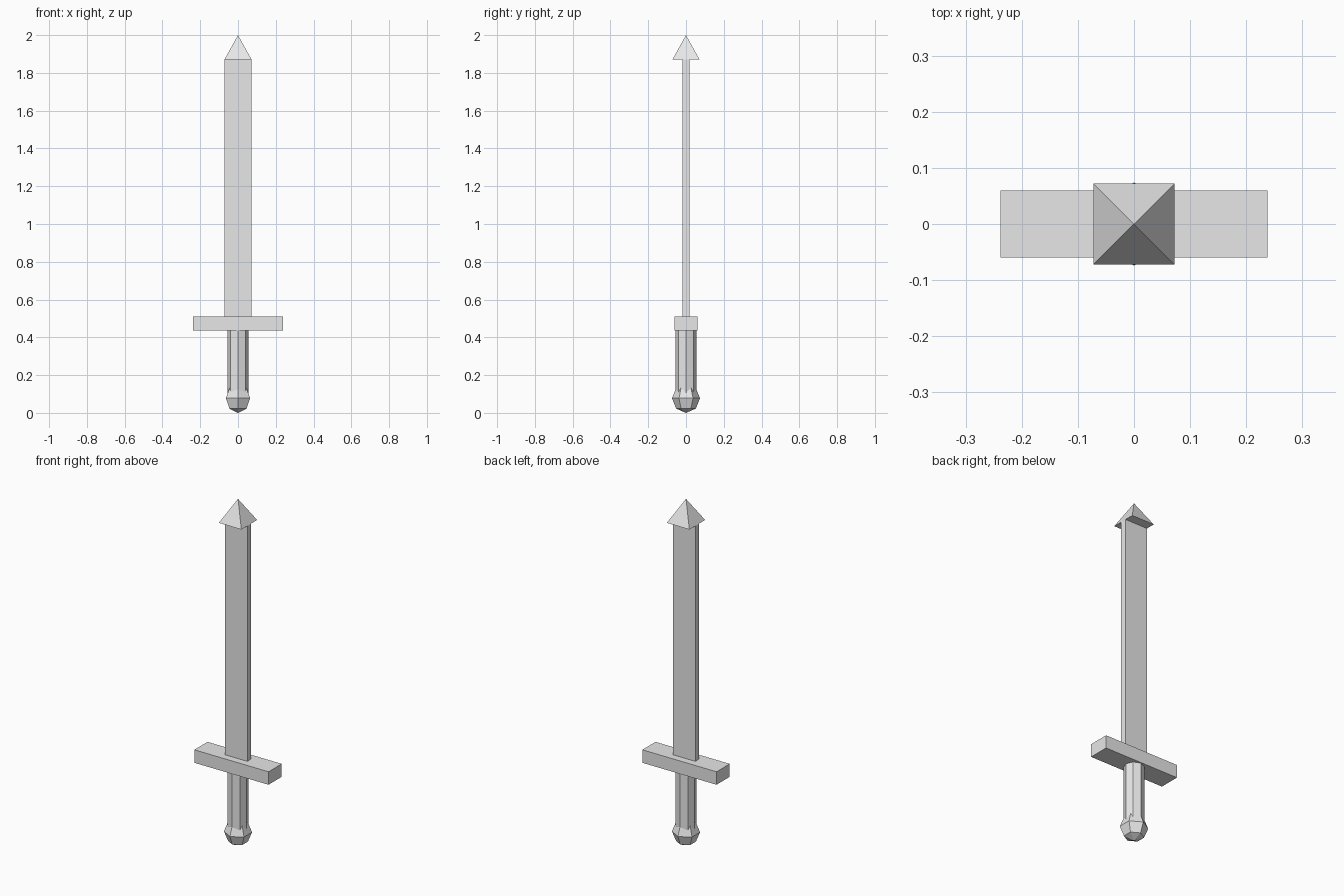
import bpy
import math

cube = bpy.data.objects.get("Cube")
if cube:
    bpy.data.objects.remove(cube, do_unlink=True)

steel = bpy.data.materials.new("plain_grey")
steel.use_nodes = True
GREY = (0.8, 0.8, 0.8, 1)
steel.diffuse_color = GREY
steel.node_tree.nodes["Principled BSDF"].inputs["Base Color"].default_value = GREY


def finish(name):
    obj = bpy.context.object
    obj.name = name
    obj.data.materials.append(steel)
    bpy.ops.object.transform_apply(location=False, rotation=True, scale=True)
    return obj


def box(name, width, depth, bottom, top):
    bpy.ops.mesh.primitive_cube_add(size=1, location=(0, 0, (bottom + top) / 2))
    bpy.context.object.scale = (width, depth, top - bottom)
    return finish(name)


# Flat blade and crossguard
box("blade", 0.144, 0.036, 0.51, 1.87)
box("crossguard", 0.475, 0.12, 0.435, 0.51)

# Square pyramid tip, wider than the blade from front to back
bpy.ops.mesh.primitive_cone_add(vertices=4, radius1=0.072 * math.sqrt(2), radius2=0,
                                depth=0.13, location=(0, 0, 1.935),
                                rotation=(0, 0, math.pi / 4))
finish("blade_tip")

# Eight-sided grip, ending inside the pommel
bpy.ops.mesh.primitive_cylinder_add(vertices=8, radius=0.055, depth=0.355,
                                    location=(0, 0, 0.2575))
finish("grip")

# Six-sided faceted pommel, with corners on the left and right
bpy.ops.mesh.primitive_uv_sphere_add(segments=6, ring_count=4, radius=0.074,
                                     location=(0, 0, 0.0775))
bpy.context.object.scale.z = 0.0775 / 0.074
finish("pommel")
